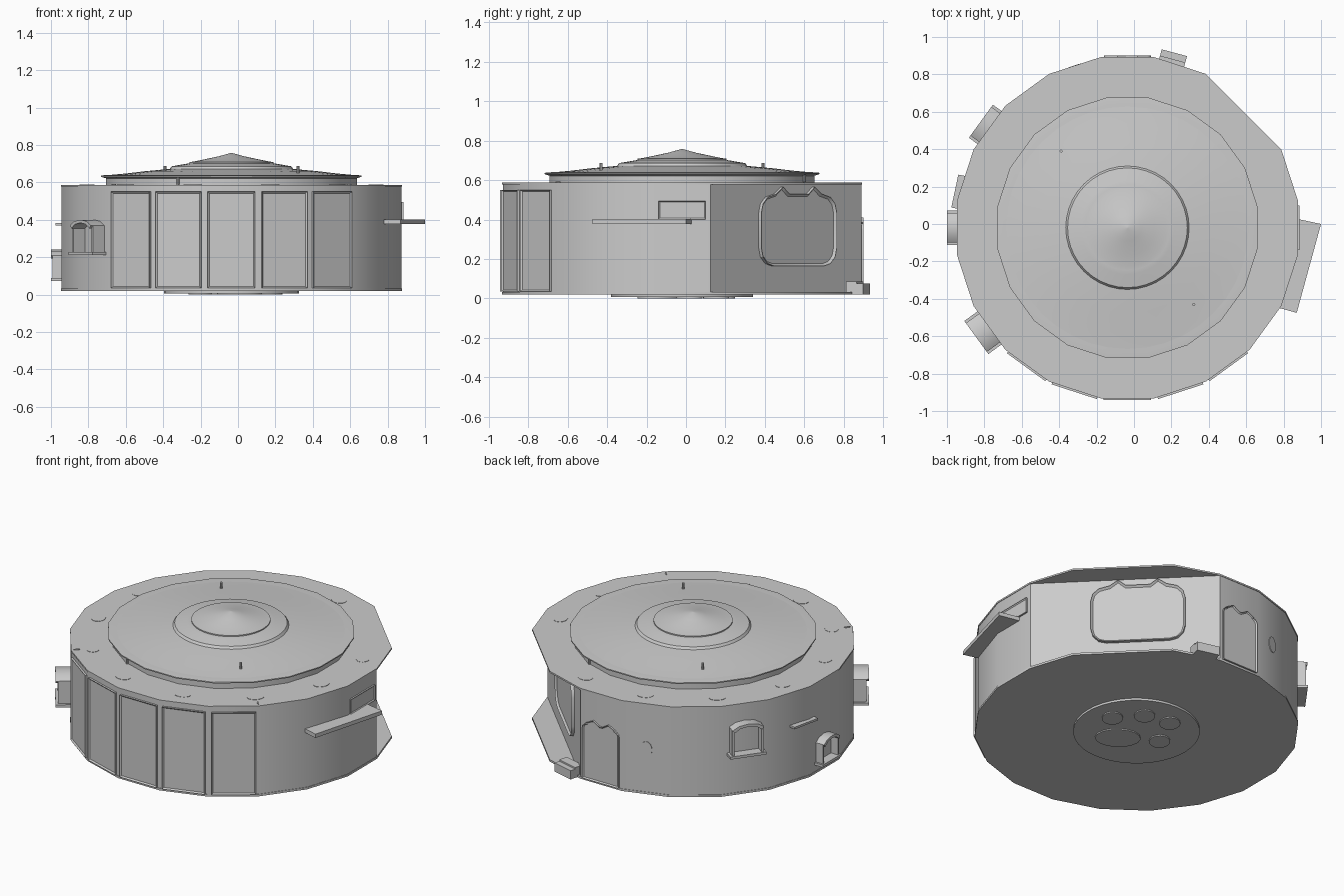
import bpy, bmesh, math
from mathutils import Matrix, Vector

CX, CY, R = -0.035, -0.02, 0.92
APO = R * math.cos(math.radians(9))        # distance from centre to a wall facet
CHORD = R * math.cos(math.radians(36))     # distance to the flat cut-back wall

cube = bpy.data.objects.get("Cube")
if cube:
    bpy.data.objects.remove(cube, do_unlink=True)

grey = bpy.data.materials.new("light_grey")
grey.use_nodes = True
colour = (0.6, 0.6, 0.6, 1)
grey.diffuse_color = colour
for node in grey.node_tree.nodes:
    if node.type == 'BSDF_PRINCIPLED':
        node.inputs["Base Color"].default_value = colour


def finish(name, bm, smooth=True):
    bmesh.ops.recalc_face_normals(bm, faces=bm.faces)
    mesh = bpy.data.meshes.new(name)
    bm.to_mesh(mesh)
    bm.free()
    mesh.materials.append(grey)
    obj = bpy.data.objects.new(name, mesh)
    bpy.context.collection.objects.link(obj)
    if smooth:
        bpy.ops.object.select_all(action='DESELECT')
        obj.select_set(True)
        bpy.context.view_layer.objects.active = obj
        bpy.ops.object.shade_smooth_by_angle(angle=math.radians(30))
    return obj


def polar(az, r):
    a = math.radians(az)
    return CX + r * math.cos(a), CY + r * math.sin(a)


def slab(name, points, z0, z1):
    """Flat plan outline pulled up from z0 to z1."""
    bm = bmesh.new()
    face = bm.faces.new([bm.verts.new((x, y, z0)) for x, y in points])
    out = bmesh.ops.extrude_face_region(bm, geom=[face])
    new = [v for v in out["geom"] if isinstance(v, bmesh.types.BMVert)]
    bmesh.ops.translate(bm, verts=new, vec=(0, 0, z1 - z0))
    return finish(name, bm)


def wall_matrix(az, r):
    """Local x along the wall, local y up, local z outward."""
    a = math.radians(az)
    n = Vector((math.cos(a), math.sin(a), 0))
    t = Vector((-n.y, n.x, 0))
    m = Matrix((t, Vector((0, 0, 1)), n)).transposed().to_4x4()
    m.translation = Vector((CX, CY, 0)) + n * r
    return m


def plate(name, outline, az, r, depth, inset=0):
    """Outline in the wall plane, pulled outward, with an optional sunk centre."""
    bm = bmesh.new()
    face = bm.faces.new([bm.verts.new((u, z, -0.01)) for u, z in outline])
    out = bmesh.ops.extrude_face_region(bm, geom=[face])
    new = [v for v in out["geom"] if isinstance(v, bmesh.types.BMVert)]
    bmesh.ops.translate(bm, verts=new, vec=(0, 0, depth + 0.01))
    bm.normal_update()
    if inset:
        front = [f for f in bm.faces if all(v.co.z > 0 for v in f.verts)]
        bmesh.ops.recalc_face_normals(bm, faces=bm.faces)
        bmesh.ops.inset_region(bm, faces=front, thickness=inset, depth=0)
        bmesh.ops.translate(bm, verts=front[0].verts[:], vec=(0, 0, -depth * 0.6))
    bm.transform(wall_matrix(az, r))
    return finish(name, bm)


def rect(u0, u1, z0, z1):
    return [(u0, z0), (u1, z0), (u1, z1), (u0, z1)]


def lathe(name, profile, sides):
    bm = bmesh.new()
    rings = []
    for r, z in profile:
        rings.append([bm.verts.new((*polar(9 + 360 * i / sides, r), z))
                      for i in range(sides)])
    for low, high in zip(rings, rings[1:]):
        for i in range(sides):
            j = (i + 1) % sides
            bm.faces.new((low[i], low[j], high[j], high[i]))
    bm.faces.new(rings[0])
    bm.faces.new(rings[-1])
    return finish(name, bm)


def ellipse(x, y, rx, ry, turn=0, sides=16):
    c, s = math.cos(turn), math.sin(turn)
    ring = [(rx * math.cos(k * math.tau / sides), ry * math.sin(k * math.tau / sides))
            for k in range(sides)]
    return [(x + c * u - s * v, y + s * u + c * v) for u, v in ring]


def eared(w, z0, z1, ear, shift=0, corner=0.05, foot=0.05):
    """Rounded panel outline with two pointed ears on top."""
    pts = []
    for cu, cz, start, rad in ((w - foot, z0 + foot, -90, foot),
                               (w - corner, z1 - corner, 0, corner)):
        pts += [(cu + rad * math.cos(math.radians(start + d)),
                 cz + rad * math.sin(math.radians(start + d))) for d in (0, 30, 60, 90)]
    mid = w * 0.42
    pts += [(mid + 0.05, z1 + 0.004), (mid, z1 + ear), (mid - 0.045, z1 + 0.004)]
    pts += [(-u, z) for u, z in reversed(pts)]
    return [(u + shift, z) for u, z in pts]


# Main shell: round wall with a flat cut-back, roof and floor reaching over it
steps = [9 + 18 * i for i in range(20)]
slab("wall", [polar(a, R) for a in steps if a not in (27, 45, 63)], 0.03, 0.58)
rim = [polar(a, R + 0.003) for a in steps if a != 45]
slab("roof_plate", rim, 0.577, 0.587)
slab("floor_plate", rim, 0.02, 0.033)

# Stepped roof
lathe("roof_drum", [(0.68, 0.58), (0.68, 0.622), (0.705, 0.63), (0.705, 0.637),
                    (0.67, 0.64)], 20)
lathe("roof_cone", [(0.67, 0.638), (0.56, 0.648), (0.46, 0.66), (0.33, 0.672),
                    (0.32, 0.686), (0.25, 0.698), (0.225, 0.702)], 40)
lathe("roof_cap", [(0.225, 0.69), (0.225, 0.709), (0.205, 0.711), (0.15, 0.722),
                   (0.07, 0.739), (0.005, 0.757)], 40)

# Front panels with sunk centres
for i in range(5):
    plate(f"front_panel_{i + 1}", rect(-0.127, 0.127, 0.035, 0.55),
          -126 + 18 * i, APO, 0.013, 0.012)

# Eared window on the flat wall and eared door at the back
plate("eared_window", eared(0.27, 0.165, 0.525, 0.04, 0.075, 0.09, 0.09), 45, CHORD, 0.02, 0.012)
plate("eared_door", eared(0.125, 0.033, 0.38, 0.03, 0, 0.03, 0.005), 90, APO, 0.012, 0.008)
plate("door_badge", ellipse(0, 0.3, 0.035, 0.05), 108, APO, 0.004)


def hooded_window(name, az, w, z0, z1, depth, r=APO):
    """Arched open frame with a sill."""
    arch = [(w, z1 - 0.03), (w * 0.6, z1 - 0.008), (0, z1),
            (-w * 0.6, z1 - 0.008), (-w, z1 - 0.03)]
    hood = arch + [(u * 0.86, z - 0.016) for u, z in reversed(arch)]
    plate(name + "_hood", hood, az, r, depth)
    for side in (-1, 1):
        edge = sorted((side * w, side * w * 0.86))
        plate(name + "_post", rect(*edge, z0, z1 - 0.03), az, r, depth * 0.85)
    plate(name + "_sill", rect(-w * 1.15, w * 1.15, z0 - 0.012, z0 + 0.004), az, r, depth)


hooded_window("rear_window", 144, 0.095, 0.285, 0.48, 0.06)
hooded_window("side_window", 180, 0.08, 0.085, 0.24, 0.057)
hooded_window("front_window", -144, 0.095, 0.225, 0.40, 0.09)

# Side ledge, serving counter with its window, and the back step
plate("side_ledge", rect(-0.09, 0.09, 0.37, 0.383), 168, APO, 0.035)
slab("counter", [(0.86, 0.03), (1.0, 0.0), (0.87, -0.475), (0.78, -0.45)], 0.378, 0.402)
plate("counter_window", rect(-0.12, 0.12, 0.40, 0.495), 0, APO, 0.01, 0.01)
plate("step_low", rect(-0.07, 0.07, 0.02, 0.075), 75, APO - 0.02, 0.08)
plate("step_high", rect(-0.07, 0.07, 0.03, 0.085), 75, APO - 0.02, 0.045)

# Thin roof posts and edge clips
for x, y, z in ((0.32, -0.43, 0.65), (-0.32, -0.64, 0.6), (-0.39, 0.39, 0.65),
                (0.25, 0.6, 0.6)):
    slab("roof_post", ellipse(x, y, 0.008, 0.008, 0, 8), z - 0.01, z + 0.037)
for az in (-135, -45):
    a = math.radians(az)
    slab("roof_clip", ellipse(*polar(az, 0.89), 0.018, 0.005, a, 8), 0.585, 0.592)

# Oval decals around the roof edge
for i in range(12):
    if i != 1:
        az = 15 + 30 * i
        slab("roof_oval", ellipse(*polar(az, 0.8), 0.04, 0.05, math.radians(az)),
             0.585, 0.589)

# Round foot with a raised paw shape underneath
slab("foot_disc", ellipse(CX, CY, 0.36, 0.36, 0, 40), 0.007, 0.022)
turn = math.radians(145)
for u, v, rx, ry in ((-0.10, -0.07, 0.13, 0.1), (-0.15, 0.15, 0.06, 0.07),
                     (0.03, 0.19, 0.06, 0.07), (0.18, 0.12, 0.06, 0.07),
                     (0.14, -0.09, 0.06, 0.07)):
    x = CX + u * math.cos(turn) + v * math.sin(turn)
    y = CY + u * math.sin(turn) - v * math.cos(turn)
    slab("paw_pad", ellipse(x, y, rx, ry, turn), 0.0, 0.008)
